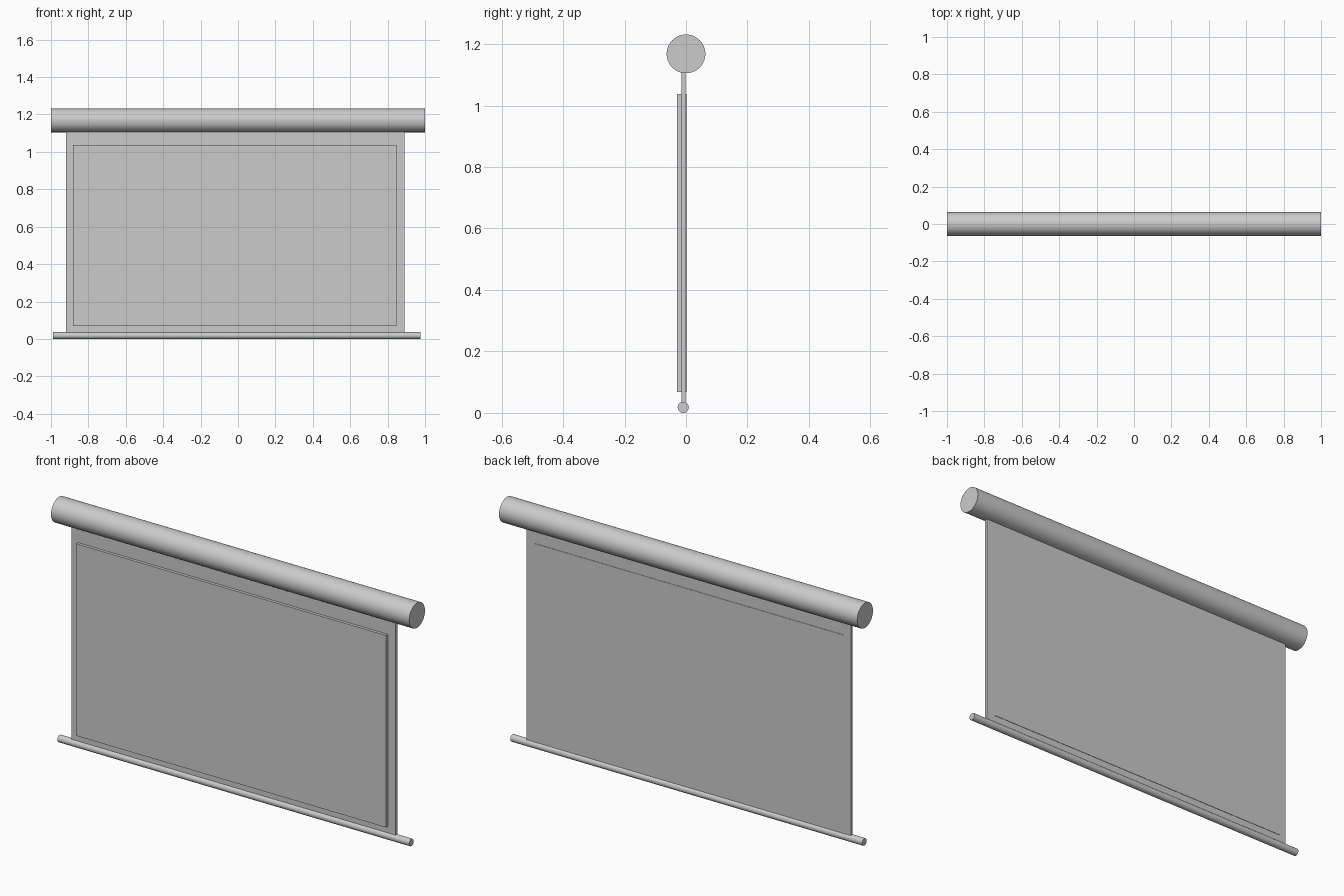
import bpy
import math

if "Cube" in bpy.data.objects:
    bpy.data.objects.remove(bpy.data.objects["Cube"])

grey = bpy.data.materials.new("light grey")
grey.diffuse_color = (0.6, 0.6, 0.6, 1)
grey.use_nodes = True
grey.node_tree.nodes["Principled BSDF"].inputs["Base Color"].default_value = grey.diffuse_color


def box(name, x, y, z):
    """Box from (min, max) ranges on each axis."""
    bpy.ops.mesh.primitive_cube_add(size=1, location=[sum(r) / 2 for r in (x, y, z)])
    ob = bpy.context.object
    ob.name = name
    ob.scale = [r[1] - r[0] for r in (x, y, z)]
    bpy.ops.object.transform_apply(location=False, rotation=False, scale=True)
    ob.data.materials.append(grey)


def rod(name, x, y, z, radius):
    """Smooth cylinder lying along x."""
    bpy.ops.mesh.primitive_cylinder_add(
        vertices=64, radius=radius, depth=x[1] - x[0],
        location=(sum(x) / 2, y, z), rotation=(0, math.pi / 2, 0))
    ob = bpy.context.object
    ob.name = name
    ob.data.materials.append(grey)
    bpy.ops.object.shade_smooth_by_angle(angle=math.radians(30))


# Roller housing at the top and weighted bar at the bottom
rod("roller_housing", (-1, 1), 0, 1.168, 0.063)
rod("bottom_bar", (-0.99, 0.975), -0.009, 0.018, 0.018)

# Hanging sheet, with the projection surface set through it
box("screen_sheet", (-0.92, 0.89), (-0.015, -0.001), (0.02, 1.168))
box("projection_surface", (-0.882, 0.847), (-0.03, 0.001), (0.068, 1.037))
